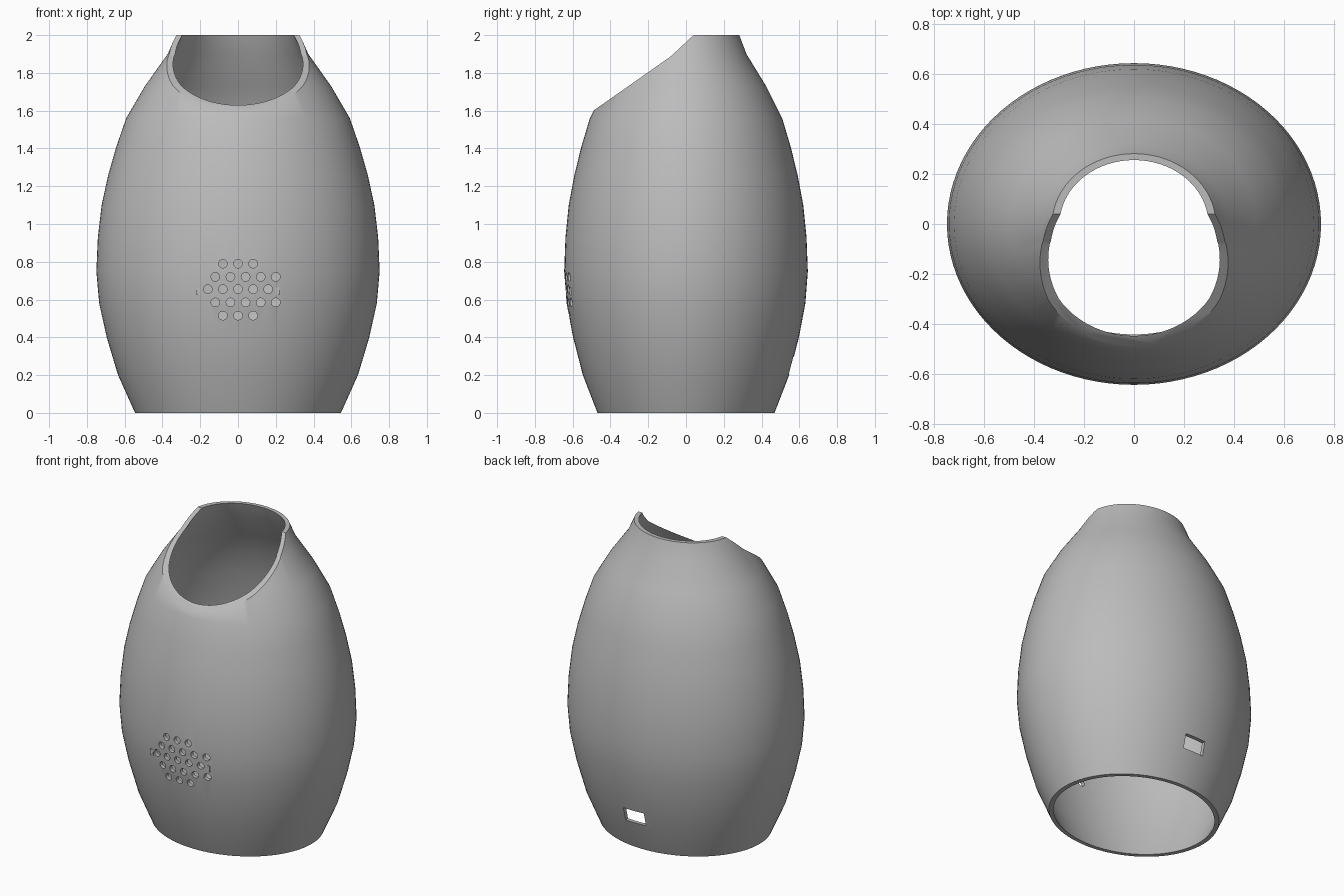
import bpy, bmesh
from math import cos, sin, pi

cube = bpy.data.objects.get("Cube")
if cube:
    bpy.data.objects.remove(cube, do_unlink=True)

grey = bpy.data.materials.new("plain grey")
grey.use_nodes = True
color = (0.5, 0.5, 0.5, 1)
grey.diffuse_color = color
grey.node_tree.nodes["Principled BSDF"].inputs["Base Color"].default_value = color

SEGMENTS = 96
DEPTH_RATIO = 0.86
WALL = 0.03
# outer wall profile: radius, height
PROFILE = [(0.545, 0), (0.635, 0.2), (0.695, 0.4), (0.735, 0.58), (0.75, 0.75),
           (0.742, 0.93), (0.722, 1.1), (0.687, 1.26), (0.644, 1.41), (0.592, 1.56),
           (0.493, 1.73), (0.372, 1.9), (0.328, 2)]


def make_object(name, bm):
    bmesh.ops.recalc_face_normals(bm, faces=bm.faces)
    mesh = bpy.data.meshes.new(name)
    bm.to_mesh(mesh)
    bm.free()
    mesh.materials.append(grey)
    obj = bpy.data.objects.new(name, mesh)
    bpy.context.collection.objects.link(obj)
    return obj


def add_box(bm, low, high):
    verts = bmesh.ops.create_cube(bm, size=1)["verts"]
    for v in verts:
        v.co = [(a + b) / 2 + c * (b - a) for a, b, c in zip(low, high, v.co)]


def add_prism(bm, points, direction):
    face = bm.faces.new([bm.verts.new(p) for p in points])
    result = bmesh.ops.extrude_face_region(bm, geom=[face])
    moved = [g for g in result["geom"] if isinstance(g, bmesh.types.BMVert)]
    bmesh.ops.translate(bm, vec=direction, verts=moved)


# oval hollow shell
bm = bmesh.new()
section = PROFILE + [(r - WALL, z) for r, z in reversed(PROFILE)]
rings = []
for r, z in section:
    angles = [2 * pi * i / SEGMENTS for i in range(SEGMENTS)]
    rings.append([bm.verts.new((r * cos(a), r * DEPTH_RATIO * sin(a), z)) for a in angles])
for k, ring in enumerate(rings):
    above = rings[(k + 1) % len(rings)]
    for i in range(SEGMENTS):
        j = (i + 1) % SEGMENTS
        bm.faces.new((ring[i], ring[j], above[j], above[i]))
shell = make_object("shell", bm)

# slanted front opening cutter
bm = bmesh.new()
slope = [(-0.9, 1.312), (-0.08, 1.888), (0.04, 2), (0.04, 2.3), (-0.9, 2.3)]
add_prism(bm, [(-1, y, z) for y, z in slope], (2, 0, 0))
opening_cutter = make_object("opening_cutter", bm)

# speaker holes and rear port cutter
bm = bmesh.new()
rows = [(0.79, -0.08, 3), (0.72, -0.12, 5), (0.655, -0.16, 5), (0.585, -0.12, 5), (0.515, -0.08, 3)]
for z, start, count in rows:
    for i in range(count):
        x = start + 0.08 * i
        circle = [(x + 0.023 * cos(2 * pi * k / 16), -0.8, z + 0.023 * sin(2 * pi * k / 16))
                  for k in range(16)]
        add_prism(bm, circle, (0, 0.3, 0))
add_box(bm, (-0.085, 0.4, 0.205), (0.065, 0.8, 0.295))
holes_cutter = make_object("holes_cutter", bm)

# cut the shell, then drop the cutters
for cutter in (opening_cutter, holes_cutter):
    cutter.hide_render = True
    mod = shell.modifiers.new(cutter.name, "BOOLEAN")
    mod.operation = "DIFFERENCE"
    mod.solver = "EXACT"
    mod.object = cutter
depsgraph = bpy.context.evaluated_depsgraph_get()
shell.data = bpy.data.meshes.new_from_object(shell.evaluated_get(depsgraph))
shell.modifiers.clear()
for cutter in (opening_cutter, holes_cutter):
    bpy.data.objects.remove(cutter, do_unlink=True)

# small ridges beside the speaker holes
for side, name in ((-1, "right_ridge"), (1, "left_ridge")):
    bm = bmesh.new()
    add_box(bm, (side * 0.2075 - 0.0125, -0.616, 0.625), (side * 0.2075 + 0.0125, -0.6, 0.665))
    make_object(name, bm)

# smooth the shell, keeping rims and holes sharp
bpy.ops.object.select_all(action="DESELECT")
shell.select_set(True)
bpy.context.view_layer.objects.active = shell
bpy.ops.object.shade_smooth_by_angle(angle=0.6)
